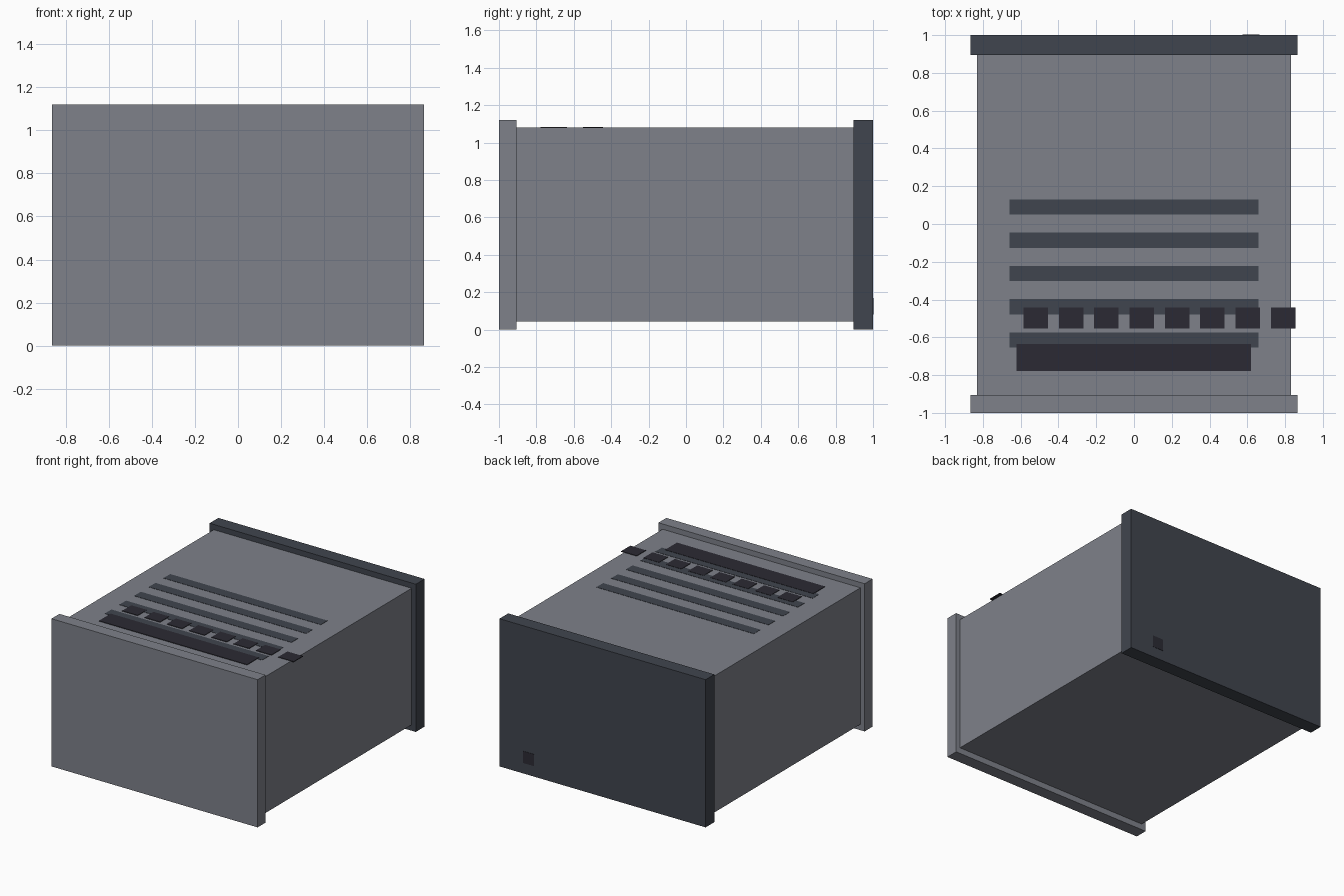
import bpy

if "Cube" in bpy.data.objects:
    bpy.data.objects.remove(bpy.data.objects["Cube"])


def material(name, rgb):
    # sRGB 0-255 to linear
    m = bpy.data.materials.new(name)
    lin = [((c / 255 + 0.055) / 1.055) ** 2.4 for c in rgb]
    m.diffuse_color = (*lin, 1)
    m.use_nodes = True
    m.node_tree.nodes["Principled BSDF"].inputs["Base Color"].default_value = m.diffuse_color
    return m


grey = material("case grey", (126, 129, 138))
slate = material("dark slate", (64, 69, 78))
black = material("near black", (43, 42, 51))


def box(name, x, y, z, mat):
    """Box from (min, max) ranges on each axis."""
    verts = [(a, b, c) for a in x for b in y for c in z]
    faces = [(0, 1, 3, 2), (4, 6, 7, 5), (0, 4, 5, 1),
             (2, 3, 7, 6), (0, 2, 6, 4), (1, 5, 7, 3)]
    mesh = bpy.data.meshes.new(name)
    mesh.from_pydata(verts, [], faces)
    mesh.materials.append(mat)
    ob = bpy.data.objects.new(name, mesh)
    bpy.context.collection.objects.link(ob)
    return ob


TOP = 1.08

# Main case with a wider panel at each end
box("case_body", (-0.83, 0.83), (-0.91, 0.90), (0.045, TOP), grey)
box("front_panel", (-0.865, 0.865), (-1.0, -0.905), (0, 1.12), grey)
box("back_panel", (-0.865, 0.865), (0.895, 1.0), (0, 1.12), slate)

# Vent slots across the top
for i in range(5):
    y = 0.09 - i * 0.176
    box(f"vent_slot_{i + 1}", (-0.66, 0.66), (y - 0.04, y + 0.04),
        (TOP - 0.002, TOP + 0.002), slate)

# Display strip and row of keys, the last key overhanging the side
box("display_strip", (-0.623, 0.62), (-0.777, -0.635),
    (TOP - 0.002, TOP + 0.004), black)
for i in range(8):
    x = -0.52 + i * 0.187
    box(f"key_{i + 1}", (x - 0.065, x + 0.065), (-0.552, -0.443),
        (TOP - 0.002, TOP + 0.004), black)

# Socket on the back
box("power_socket", (0.575, 0.665), (0.998, 1.002), (0.08, 0.17), black)
